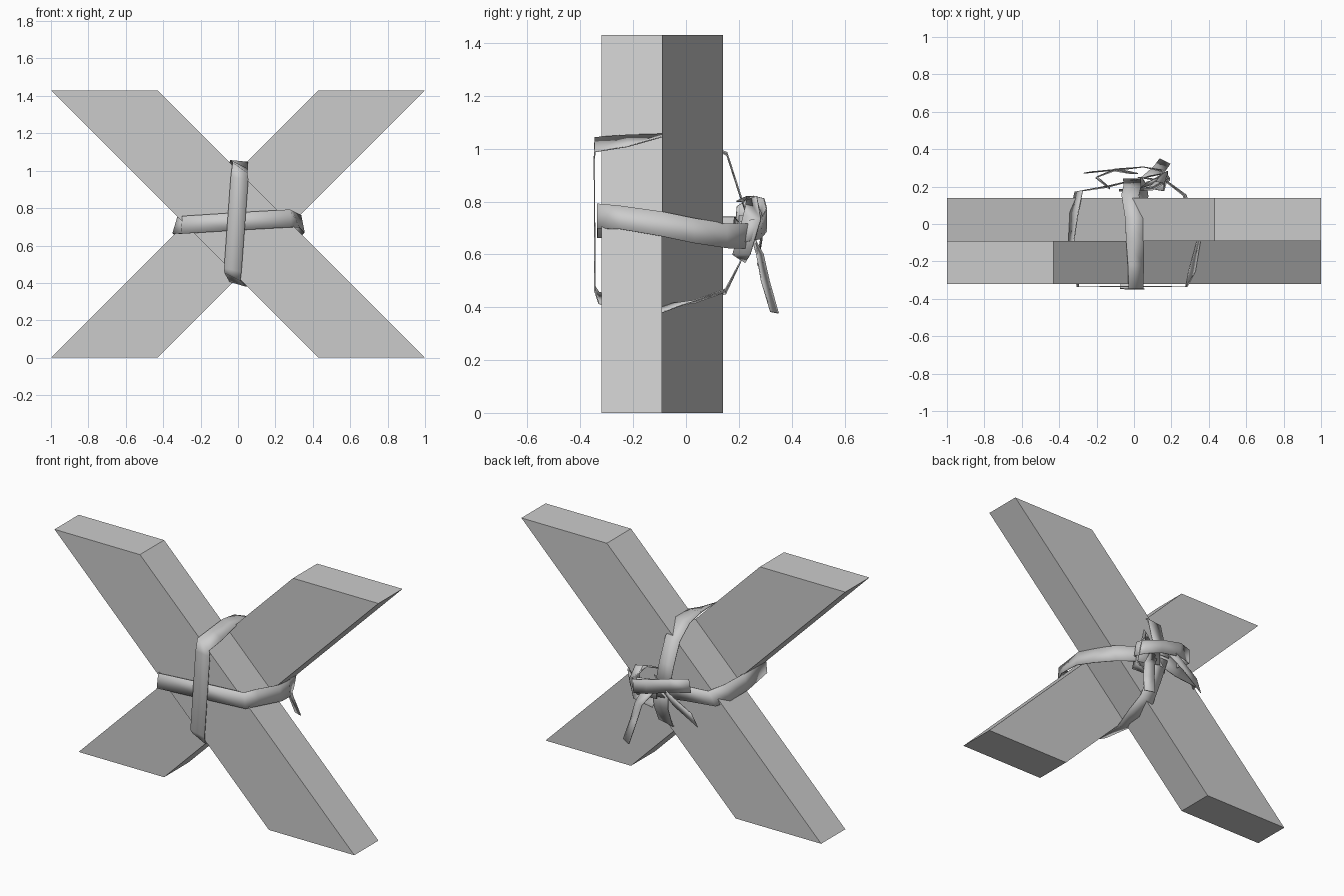
import bpy, bmesh
from mathutils import Vector

cube = bpy.data.objects.get("Cube")
if cube:
    bpy.data.objects.remove(cube, do_unlink=True)

grey = bpy.data.materials.new("plain_grey")
grey.use_nodes = True
grey.diffuse_color = (0.6, 0.6, 0.6, 1)
grey.node_tree.nodes["Principled BSDF"].inputs["Base Color"].default_value = (0.6, 0.6, 0.6, 1)


def finish(bm, name):
    mesh = bpy.data.meshes.new(name)
    bm.to_mesh(mesh)
    bm.free()
    mesh.materials.append(grey)
    obj = bpy.data.objects.new(name, mesh)
    bpy.context.collection.objects.link(obj)
    return obj


def beam(name, side, y0, y1):
    """Diagonal plank with level ends; its top end leans towards side."""
    bm = bmesh.new()
    outline = [(1, 1.43), (0.43, 1.43), (-1, 0), (-0.43, 0)]
    face = bm.faces.new([bm.verts.new((side * x, y0, z)) for x, z in outline])
    ext = bmesh.ops.extrude_face_region(bm, geom=[face])
    moved = [v for v in ext["geom"] if isinstance(v, bmesh.types.BMVert)]
    bmesh.ops.translate(bm, verts=moved, vec=(0, y1 - y0, 0))
    bmesh.ops.recalc_face_normals(bm, faces=bm.faces)
    return finish(bm, name)


def ribbon(name, path, width=0.095):
    """Flat strap along (centre, direction across the strap) pairs."""
    bm = bmesh.new()
    rows = []
    for centre, across in path:
        half = Vector(across).normalized() * width / 2
        rows.append([bm.verts.new(Vector(centre) + half * s) for s in (-1, 1)])
    for a, b in zip(rows, rows[1:]):
        bm.faces.new((a[0], a[1], b[1], b[0]))
    obj = finish(bm, name)
    solid = obj.modifiers.new("thickness", "SOLIDIFY")
    solid.thickness = 0.005
    solid.offset = 0
    bpy.ops.object.select_all(action="DESELECT")
    obj.select_set(True)
    bpy.context.view_layer.objects.active = obj
    bpy.ops.object.shade_smooth_by_angle(angle=0.9)
    return obj


# Crossed planks
beam("front_plank", -1, -0.32, -0.09)
beam("back_plank", 1, -0.09, 0.14)

# Strap passing over the upper and lower crotches
ribbon("vertical_strap", [
    ((-0.01, 0.24, 0.72), (1, 0, 0)),
    ((-0.01, 0.20, 0.84), (1, 0, 0.1)),
    ((-0.02, 0.155, 0.98), (1, 0, 0.1)),
    ((0.0, 0.03, 1.04), (1, 0, 0.1)),
    ((0.005, -0.09, 1.05), (1, 0, -0.1)),
    ((0.01, -0.22, 1.03), (1, 0, -0.5)),
    ((0.01, -0.345, 1.015), (1, 0, -0.7)),
    ((0.008, -0.347, 0.96), (1, 0, -0.1)),
    ((-0.028, -0.345, 0.47), (1, 0, -0.2)),
    ((-0.03, -0.33, 0.435), (1, 0, -0.5)),
    ((0.0, -0.09, 0.395), (1, 0, -0.3)),
    ((0.02, 0.03, 0.42), (1, 0, 0.1)),
    ((0.03, 0.15, 0.46), (1, 0, 0.2)),
    ((0.02, 0.21, 0.58), (1, 0, 0)),
    ((0.0, 0.24, 0.70), (1, 0, 0)),
])

# Strap passing around the side crotches
ribbon("horizontal_strap", [
    ((0.02, 0.25, 0.69), (0, 0, 1)),
    ((0.17, 0.23, 0.67), (0, 0.1, 1)),
    ((0.27, 0.155, 0.67), (0.2, 0, 1)),
    ((0.32, 0.03, 0.69), (-0.1, 0, 1)),
    ((0.345, -0.09, 0.715), (-0.2, 0, 1)),
    ((0.31, -0.25, 0.74), (-0.4, 0, 1)),
    ((0.28, -0.335, 0.745), (-0.1, 0, 1)),
    ((-0.02, -0.335, 0.728), (0, 0, 1)),
    ((-0.30, -0.335, 0.71), (0.1, 0, 1)),
    ((-0.335, -0.09, 0.71), (0.3, 0, 1)),
    ((-0.32, 0.06, 0.70), (0.5, 0, 1)),
    ((-0.295, 0.175, 0.70), (0.5, 0.1, 1)),
    ((-0.14, 0.20, 0.70), (0.1, 0.1, 1)),
    ((0.02, 0.24, 0.70), (0, 0, 1)),
])

# Knot: band wrapped round the crossing straps
ribbon("knot_band", [
    ((-0.13, 0.19, 0.74), (0, 0.1, 1)),
    ((-0.20, 0.25, 0.78), (0.1, 0.1, 1)),
    ((-0.10, 0.29, 0.77), (0, 0.1, 1)),
    ((0.05, 0.305, 0.73), (0, 0, 1)),
    ((0.15, 0.285, 0.70), (0, 0.1, 1)),
    ((0.19, 0.24, 0.69), (0, 0.2, 1)),
    ((0.10, 0.19, 0.68), (0, 0.2, 1)),
    ((-0.08, 0.18, 0.70), (0, 0.1, 1)),
], 0.085)
ribbon("knot_turn", [
    ((0.06, 0.20, 0.80), (1, 0.3, 0)),
    ((0.12, 0.25, 0.82), (1, 0.6, 0)),
    ((0.17, 0.25, 0.74), (0.3, 1, -0.2)),
    ((0.17, 0.21, 0.60), (0.3, 1, 0)),
    ((0.06, 0.21, 0.60), (0.2, 0.5, -1)),
], 0.07)

# Loose ends hanging from the knot
ribbon("long_tail", [
    ((0.06, 0.25, 0.70), (1, 0.3, 0.3)),
    ((0.12, 0.28, 0.60), (1, -0.4, 0)),
    ((0.14, 0.30, 0.50), (1, -0.5, 0)),
    ((0.165, 0.335, 0.38), (1, -0.5, 0.1)),
], 0.065)
ribbon("short_tail", [
    ((0.0, 0.27, 0.76), (0.6, 0, 1)),
    ((-0.10, 0.29, 0.69), (0.5, 0.1, 1)),
    ((-0.25, 0.275, 0.595), (0.5, 0.1, 1)),
], 0.085)
